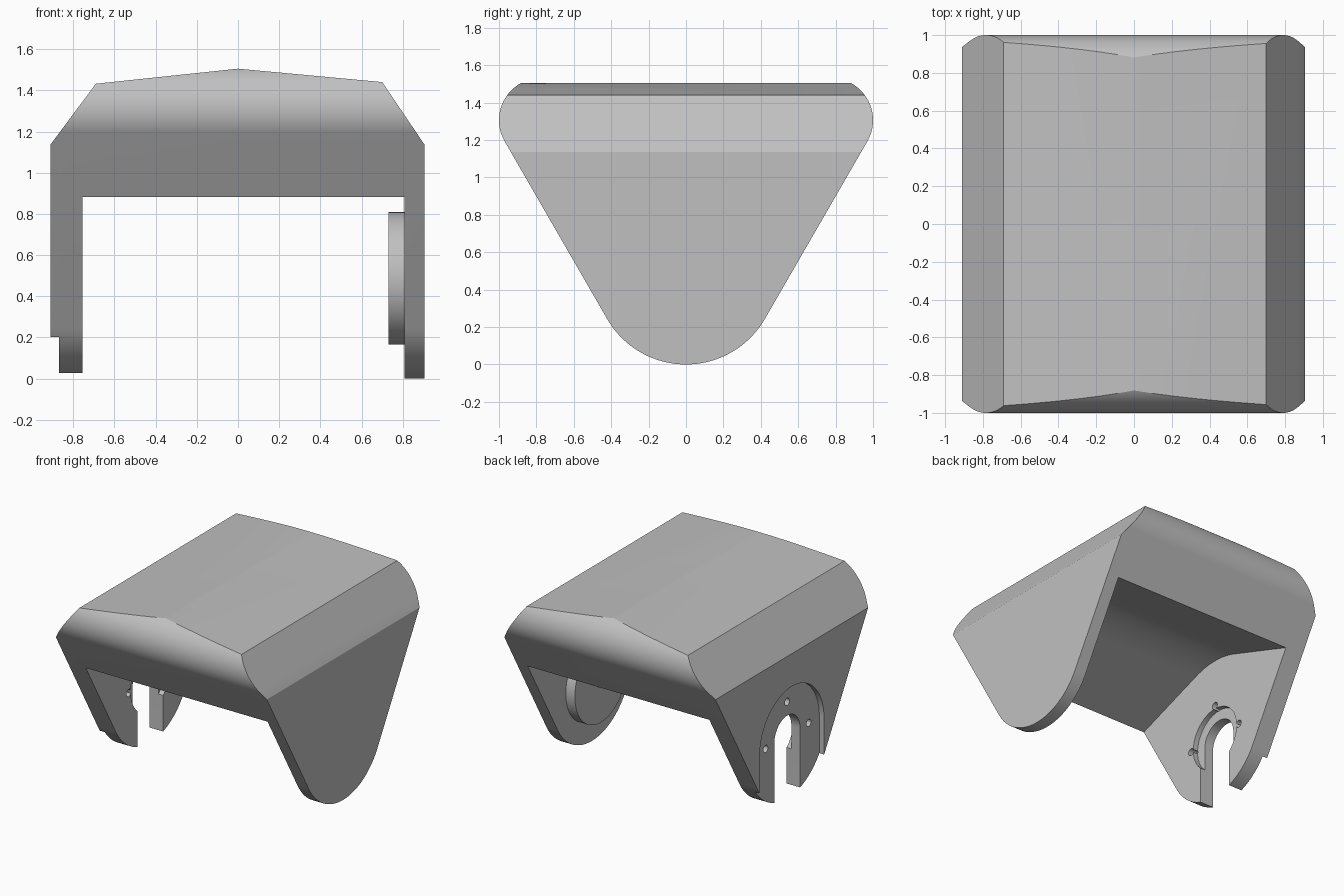
import bpy, bmesh
from math import sin, cos, radians, sqrt
from mathutils import Vector

cube = bpy.data.objects.get("Cube")
if cube:
    bpy.data.objects.remove(cube, do_unlink=True)

grey = bpy.data.materials.new("plain grey")
grey.use_nodes = True
tone = (0.53, 0.53, 0.53, 1)
grey.diffuse_color = tone
grey.node_tree.nodes["Principled BSDF"].inputs["Base Color"].default_value = tone


def arc(cy, cz, r, start, end, steps):
    """Points on an arc, angles in degrees."""
    angles = [radians(start + (end - start) * i / steps) for i in range(steps + 1)]
    return [(cy + r * cos(a), cz + r * sin(a)) for a in angles]


def prism(name, points, axis, low, high):
    """Extrude a profile along x (profile in y, z) or along y (profile in x, z)."""
    bm = bmesh.new()
    if axis == "x":
        corners = [Vector((low, a, b)) for a, b in points]
        push = Vector((high - low, 0, 0))
    else:
        corners = [Vector((a, low, b)) for a, b in points]
        push = Vector((0, high - low, 0))
    face = bm.faces.new([bm.verts.new(c) for c in corners])
    new = bmesh.ops.extrude_face_region(bm, geom=[face])["geom"]
    bmesh.ops.translate(bm, vec=push, verts=[v for v in new if isinstance(v, bmesh.types.BMVert)])
    bmesh.ops.recalc_face_normals(bm, faces=bm.faces)
    mesh = bpy.data.meshes.new(name)
    bm.to_mesh(mesh)
    bm.free()
    mesh.materials.append(grey)
    obj = bpy.data.objects.new(name, mesh)
    bpy.context.collection.objects.link(obj)
    return obj


def disc(name, y, z, r, low, high, steps=64):
    return prism(name, arc(y, z, r, 0, 360, steps)[:-1], "x", low, high)


def combine(target, tool, operation):
    mod = target.modifiers.new(operation, "BOOLEAN")
    mod.operation = operation
    mod.solver = "EXACT"
    mod.object = tool
    bpy.context.view_layer.objects.active = target
    bpy.ops.object.modifier_apply(modifier=mod.name)
    bpy.data.objects.remove(tool, do_unlink=True)


def arch(half, bottom, steps=48):
    """Round-topped slot profile about the hub centre."""
    return arc(0, hub, half, 0, 180, steps) + [(-half, bottom), (half, bottom)]


hub = 0.487          # height of the hub axis and radius of the lower rounding
corner = 0.226       # radius of the upper rounding
cy, cz = 1 - corner, 1.306

# Rounded triangular side outline
outline = arc(0, hub, hub, -150, -30, 48)
outline += arc(cy, cz, corner, -30, 90, 32)
outline += arc(-cy, cz, corner, 90, 210, 32)
housing = prism("housing", outline, "x", -0.91, 0.905)

# Faceted roof
roof = [(-1.1, -0.2), (-1.1, 0.88), (-0.91, 1.137), (-0.69, 1.432), (0, 1.505),
        (0.7, 1.44), (0.905, 1.137), (1.1, 0.85), (1.1, -0.2)]
combine(housing, prism("roof_shape", roof, "y", -1.3, 1.3), "INTERSECT")

# Opening between the side walls, with a sloped and rounded ceiling
tilt = 19.3
ceiling = arc(0, hub, 0.635, 90 - tilt, 90 + tilt, 24)
end_y, end_z = ceiling[0]
drop = end_z - (1.2 - end_y) * sin(radians(tilt)) / cos(radians(tilt))
opening = ceiling + [(-1.2, drop), (-1.2, -0.3), (1.2, -0.3), (1.2, drop)]
combine(housing, prism("opening", opening, "x", -0.755, 0.808), "DIFFERENCE")

# Hub boss on the closed wall, with a blind bore
combine(housing, disc("hub_boss", 0, hub, 0.322, 0.73, 0.85, 96), "UNION")
combine(housing, disc("hub_bore", 0, hub, 0.05, 0.6, 0.79, 32), "DIFFERENCE")

# Open wall: outer pocket, inner counterbore, shaft slot
combine(housing, prism("outer_pocket", arch(0.395, -0.3), "x", -1.1, -0.87), "DIFFERENCE")
combine(housing, disc("counterbore", 0, hub, 0.24, -0.795, -0.6), "DIFFERENCE")
combine(housing, prism("shaft_slot", arch(0.158, -0.3), "x", -1.2, -0.5), "DIFFERENCE")

# Three screw holes around the slot
for angle in (0, 90, 180):
    y, z = 0.265 * cos(radians(angle)), hub + 0.265 * sin(radians(angle))
    combine(housing, disc("screw_hole", y, z, 0.028, -1.15, -0.55, 24), "DIFFERENCE")

bpy.ops.object.select_all(action="DESELECT")
housing.select_set(True)
bpy.context.view_layer.objects.active = housing
bpy.ops.object.shade_smooth_by_angle(angle=radians(25))
